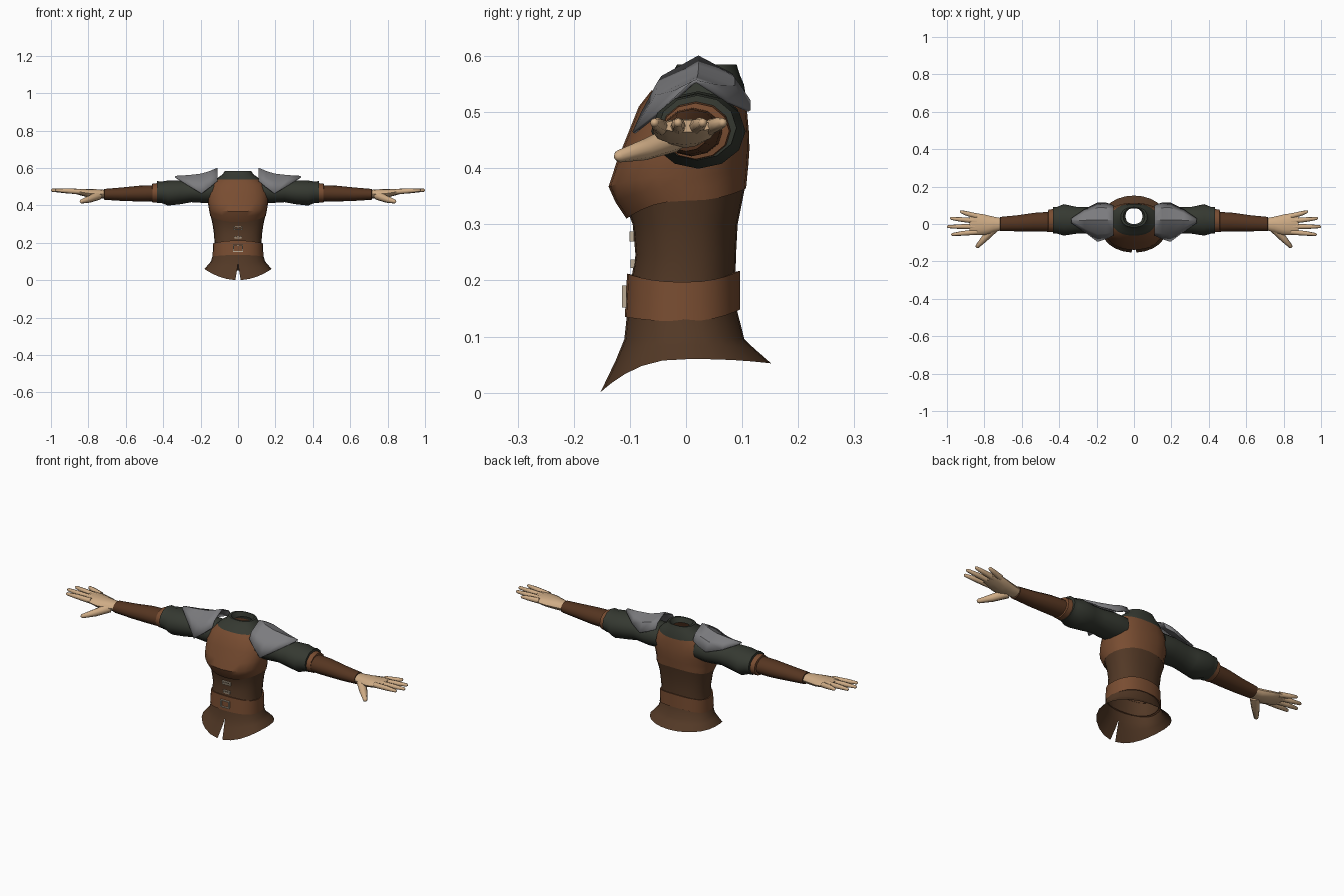
import bpy, bmesh, math
from mathutils import Vector


def material(name, rgb):
    m = bpy.data.materials.new(name)
    m.diffuse_color = (*rgb, 1)
    return m


LEATHER = material("tan_leather", (0.19, 0.074, 0.031))
DARK = material("dark_leather", (0.085, 0.040, 0.019))
BRACER = material("bracer_leather", (0.092, 0.036, 0.015))
CLOTH = material("green_cloth", (0.036, 0.041, 0.031))
STEEL = material("steel", (0.20, 0.20, 0.21))
SKIN = material("skin", (0.62, 0.41, 0.235))
BRASS = material("pale_buckle", (0.50, 0.41, 0.30))


def finish(name, bm, mat, mirror=False, thick=0, angle=40):
    bmesh.ops.remove_doubles(bm, verts=bm.verts, dist=0.0002)
    bmesh.ops.recalc_face_normals(bm, faces=bm.faces)
    me = bpy.data.meshes.new(name)
    bm.to_mesh(me)
    bm.free()
    me.materials.append(mat)
    ob = bpy.data.objects.new(name, me)
    bpy.context.collection.objects.link(ob)
    bpy.ops.object.select_all(action='DESELECT')
    bpy.context.view_layer.objects.active = ob
    ob.select_set(True)
    bpy.ops.object.shade_smooth_by_angle(angle=math.radians(angle))
    if thick:
        s = ob.modifiers.new("thickness", 'SOLIDIFY')
        s.thickness, s.offset = thick, 0
    if mirror:
        ob.modifiers.new("mirror", 'MIRROR')
    return ob


def loft(bm, rings, closed=True, caps=False):
    rows = [[bm.verts.new(p) for p in r] for r in rings]
    n = len(rows[0])
    for a, b in zip(rows, rows[1:]):
        for i in range(n if closed else n - 1):
            j = (i + 1) % n
            bm.faces.new((a[i], a[j], b[j], b[i]))
    if caps:
        bm.faces.new(rows[0])
        bm.faces.new(rows[-1])


def power(v, e):
    return math.copysign(abs(v) ** e, v)


def body_ring(rx, yf, yb, zf, zs=None, zb=None, gap=None, n=24, e=0.85):
    """Horizontal ring whose height can differ at front, side and back."""
    zs = zf if zs is None else zs
    zb = zs if zb is None else zb
    pts = []
    for i in range(n if gap is None else n + 1):
        g = gap or 0
        a = -math.pi / 2 + g + (2 * math.pi - 2 * g) * i / n
        c, s = math.cos(a), math.sin(a)
        z = zs + ((zf if s < 0 else zb) - zs) * s * s
        pts.append(Vector((rx * power(c, e if gap is None else 1),
                           (yf + yb) / 2 + (yb - yf) / 2 * power(s, e), z)))
    return pts


def body_part(name, rows, mat, **kw):
    bm = bmesh.new()
    loft(bm, [body_ring(*r) for r in rows], closed=len(rows[0]) < 7)
    return finish(name, bm, mat, **kw)


def arm_part(name, rows, mat, n=12, caps=False):
    """Tube along x from rows of x, centre y, half depth, centre z, half height."""
    bm = bmesh.new()
    rings = [[Vector((x, cy + ry * math.cos(2 * math.pi * i / n),
                      cz + rz * math.sin(2 * math.pi * i / n))) for i in range(n)]
             for x, cy, ry, cz, rz in rows]
    loft(bm, rings, caps=caps)
    return finish(name, bm, mat, mirror=True)


# Skirt flaring out below the belt, split at the front
body_part("skirt", [
    (0.18, -0.153, 0.152, 0.0, 0.06, 0.052, 0.08),
    (0.158, -0.125, 0.122, 0.058, 0.085, 0.078, 0.03),
    (0.145, -0.110, 0.104, 0.095, 0.10, 0.095, 0.0),
    (0.13, -0.104, 0.09, 0.15, 0.15, 0.15, 0.0)], DARK)

# Fitted waist of the jerkin
body_part("waist", [
    (0.13, -0.103, 0.088, 0.14),
    (0.126, -0.098, 0.088, 0.20),
    (0.128, -0.090, 0.089, 0.245),
    (0.136, -0.095, 0.092, 0.30),
    (0.148, -0.103, 0.106, 0.32, 0.35, 0.37)], DARK)

# Chest armour, with its lower edge rising to the back
body_part("chest_armour", [
    (0.145, -0.100, 0.100, 0.318, 0.35, 0.37),
    (0.148, -0.106, 0.107, 0.310, 0.342, 0.364),
    (0.153, -0.126, 0.109, 0.340, 0.365, 0.385),
    (0.156, -0.138, 0.111, 0.367, 0.385, 0.405),
    (0.162, -0.124, 0.113, 0.410, 0.420, 0.435),
    (0.163, -0.102, 0.112, 0.465),
    (0.145, -0.084, 0.108, 0.510),
    (0.115, -0.062, 0.102, 0.538)], LEATHER)

# Cloth collar folded in around the neck opening
body_part("collar", [
    (0.125, -0.068, 0.108, 0.525, 0.530, 0.520),
    (0.105, -0.050, 0.103, 0.550),
    (0.082, -0.026, 0.096, 0.566),
    (0.070, -0.016, 0.090, 0.585),
    (0.058, -0.008, 0.086, 0.585),
    (0.045, 0.000, 0.084, 0.560)], CLOTH)

# Wide belt
body_part("belt", [
    (0.127, -0.100, 0.088, 0.138, 0.130, 0.150),
    (0.136, -0.109, 0.096, 0.135, 0.127, 0.148),
    (0.133, -0.105, 0.096, 0.212, 0.197, 0.217),
    (0.124, -0.095, 0.087, 0.210, 0.195, 0.215)], LEATHER, angle=50)


# Buckle frames down the front
def buckle(name, y, z, w, h, t):
    bm = bmesh.new()
    for cx, cz, sx, sz in ((-w, 0, t, 2 * h + t), (w, 0, t, 2 * h + t),
                           (0, -h, 2 * w, t), (0, h, 2 * w, t)):
        geo = bmesh.ops.create_cube(bm, size=1)["verts"]
        for v in geo:
            v.co = Vector((cx + v.co.x * sx, y + v.co.y * 0.008, z + cz + v.co.z * sz))
    finish(name, bm, BRASS)


buckle("belt_buckle", -0.110, 0.171, 0.023, 0.017, 0.005)
buckle("upper_clasp", -0.097, 0.278, 0.022, 0.006, 0.006)
buckle("lower_clasp", -0.095, 0.230, 0.017, 0.005, 0.005)

# Sleeves, elbow bands and bracers
arm_part("sleeve", [
    (0.11, 0.022, 0.075, 0.475, 0.062),
    (0.18, 0.022, 0.080, 0.475, 0.062),
    (0.25, 0.020, 0.070, 0.475, 0.058),
    (0.31, 0.020, 0.072, 0.470, 0.064),
    (0.375, 0.022, 0.084, 0.466, 0.067),
    (0.41, 0.020, 0.072, 0.470, 0.057),
    (0.432, 0.020, 0.070, 0.472, 0.058),
    (0.436, 0.018, 0.045, 0.470, 0.038)], CLOTH)
arm_part("elbow_band", [
    (0.428, 0.018, 0.050, 0.467, 0.045),
    (0.430, 0.018, 0.062, 0.467, 0.052),
    (0.458, 0.017, 0.060, 0.466, 0.050),
    (0.460, 0.017, 0.045, 0.466, 0.040)], LEATHER)
arm_part("bracer", [
    (0.44, 0.012, 0.054, 0.465, 0.043),
    (0.53, 0.010, 0.050, 0.463, 0.042),
    (0.62, 0.004, 0.043, 0.460, 0.036),
    (0.715, 0.000, 0.038, 0.459, 0.029),
    (0.716, 0.000, 0.028, 0.459, 0.022)], BRACER)

# Hands: palm, four fingers and a thumb
arm_part("palm", [
    (0.70, 0.000, 0.030, 0.460, 0.022),
    (0.75, -0.003, 0.042, 0.461, 0.025),
    (0.80, -0.004, 0.055, 0.465, 0.023),
    (0.85, 0.000, 0.058, 0.472, 0.016),
    (0.88, 0.000, 0.047, 0.475, 0.011)], SKIN, caps=True)


def finger(name, points, radii, n=8):
    bm = bmesh.new()
    pts = [Vector(p) for p in points]
    axis = (pts[-1] - pts[0]).normalized()
    side = axis.cross(Vector((0, 0, 1))).normalized()
    up = side.cross(axis)
    pts.append(pts[-1] + axis * radii[-1] * 0.7)
    rings = [[p + (side * math.cos(2 * math.pi * i / n) + up * math.sin(2 * math.pi * i / n)) * r
              for i in range(n)] for p, r in zip(pts, radii + [radii[-1] * 0.4])]
    loft(bm, rings, caps=True)
    finish(name, bm, SKIN, mirror=True, angle=60)


for name, y0, x1, y1 in (("index_finger", -0.043, 0.972, -0.056),
                         ("middle_finger", -0.014, 0.994, -0.014),
                         ("ring_finger", 0.016, 0.978, 0.030),
                         ("little_finger", 0.042, 0.925, 0.066)):
    mid = (0.45 * 0.85 + 0.55 * x1, 0.45 * y0 + 0.55 * y1, 0.478)
    finger(name, [(0.84, y0, 0.473), mid, (x1, y1, 0.481)], [0.0145, 0.0125, 0.008])
finger("thumb", [(0.745, -0.020, 0.453), (0.795, -0.073, 0.433), (0.838, -0.120, 0.421)],
       [0.024, 0.019, 0.011])

# Steel shoulder plates: arched at the neck, flared in the middle, pointed outside
plate = [
    (0.110, [(-0.060, 0.530), (-0.042, 0.562), (0.022, 0.598), (0.080, 0.567), (0.098, 0.535)]),
    (0.150, [(-0.078, 0.497), (-0.050, 0.550), (0.022, 0.581), (0.085, 0.560), (0.112, 0.520)]),
    (0.195, [(-0.093, 0.463), (-0.052, 0.528), (0.022, 0.567), (0.085, 0.545), (0.113, 0.502)]),
    (0.265, [(-0.040, 0.505), (-0.020, 0.536), (0.020, 0.559), (0.056, 0.546), (0.076, 0.518)]),
    (0.335, [(0.008, 0.549), (0.013, 0.553), (0.018, 0.555), (0.023, 0.553), (0.028, 0.549)])]
bm = bmesh.new()
loft(bm, [[Vector((x, y, z)) for y, z in row] for x, row in plate], closed=False)
finish("shoulder_plate", bm, STEEL, mirror=True, thick=0.006, angle=35)
